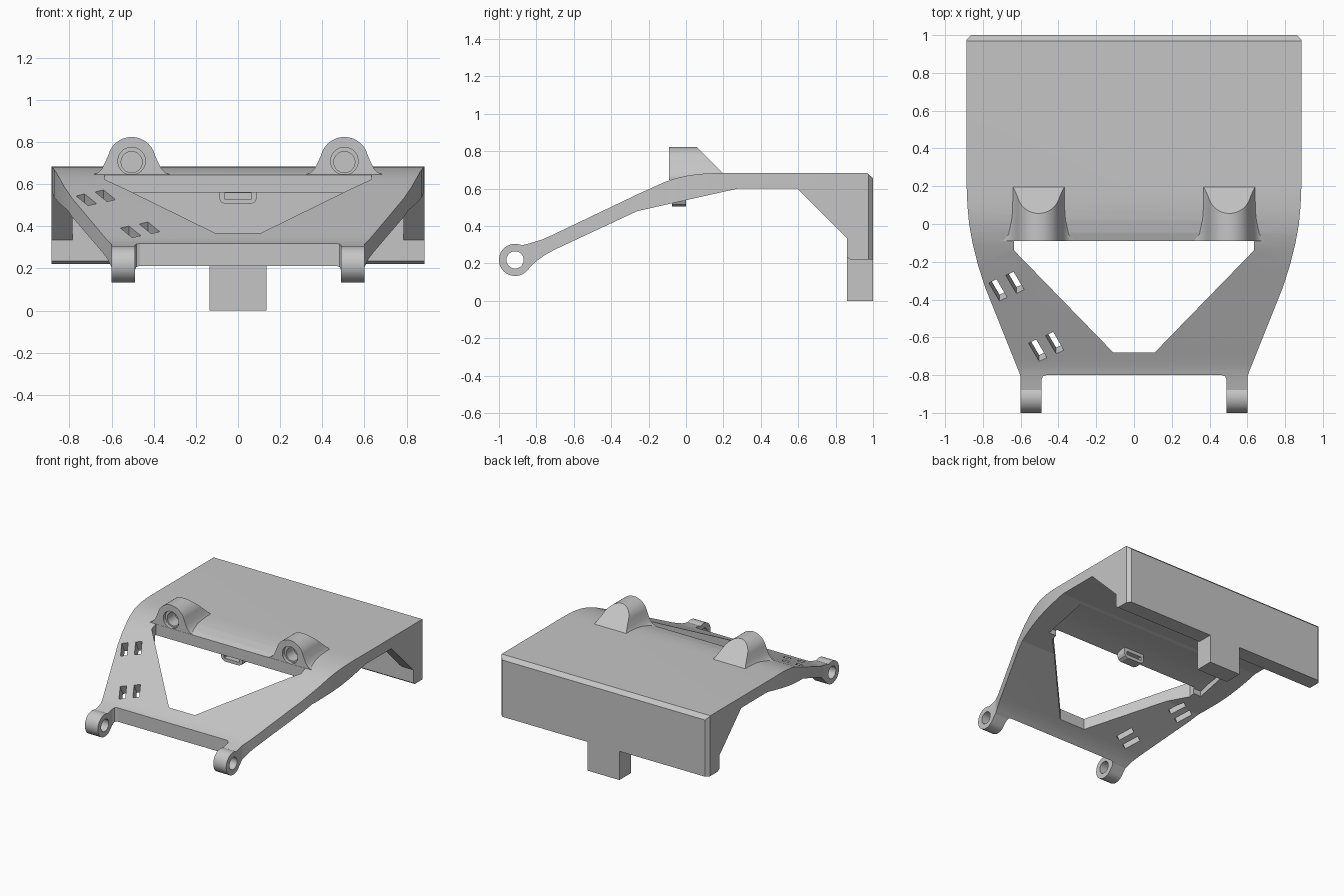
import bpy, bmesh, math
from mathutils import Matrix, Vector

if "Cube" in bpy.data.objects:
    bpy.data.objects.remove(bpy.data.objects["Cube"])

grey = bpy.data.materials.new("plain_grey")
grey.use_nodes = True
colour = (0.56, 0.56, 0.56, 1)
grey.diffuse_color = colour
grey.node_tree.nodes["Principled BSDF"].inputs["Base Color"].default_value = colour


def prism(name, points, axis, lo, hi):
    """Extrude a 2D profile along an axis: x takes (y,z), y takes (x,z), z takes (x,y)."""
    def place(p, t):
        return {"x": (t, p[0], p[1]), "y": (p[0], t, p[1]), "z": (p[0], p[1], t)}[axis]
    bm = bmesh.new()
    face = bm.faces.new([bm.verts.new(place(p, lo)) for p in points])
    new = bmesh.ops.extrude_face_region(bm, geom=[face])["geom"]
    step = Vector(place((0, 0), hi - lo))
    bmesh.ops.translate(bm, vec=step, verts=[v for v in new if isinstance(v, bmesh.types.BMVert)])
    bmesh.ops.recalc_face_normals(bm, faces=bm.faces)
    mesh = bpy.data.meshes.new(name)
    bm.to_mesh(mesh)
    bm.free()
    mesh.materials.append(grey)
    obj = bpy.data.objects.new(name, mesh)
    bpy.context.collection.objects.link(obj)
    return obj


def box(name, x, y, z):
    return prism(name, [(x[0], y[0]), (x[1], y[0]), (x[1], y[1]), (x[0], y[1])], "z", *z)


def arc(cx, cy, r, start, end, n):
    return [(cx + r * math.cos(math.radians(start + (end - start) * i / n)),
             cy + r * math.sin(math.radians(start + (end - start) * i / n))) for i in range(n + 1)]


def circle(cx, cy, r):
    return arc(cx, cy, r, 0, 352.5, 47)


def combine(obj, cutter, operation="DIFFERENCE"):
    cutter.hide_render = True
    mod = obj.modifiers.new("cut", "BOOLEAN")
    mod.object, mod.operation, mod.solver = cutter, operation, "EXACT"
    bpy.context.view_layer.objects.active = obj
    bpy.ops.object.modifier_apply(modifier=mod.name)
    bpy.data.objects.remove(cutter)


def cut_socket(obj, cx):
    combine(obj, prism("socket_cutter", circle(cx, 0.71, 0.065), "y", -0.2, -0.065))
    combine(obj, prism("socket_core_cutter", circle(cx, 0.705, 0.05), "y", -0.2, 0.03))


def smooth(obj, angle):
    bpy.ops.object.select_all(action="DESELECT")
    obj.select_set(True)
    bpy.context.view_layer.objects.active = obj
    bpy.ops.object.shade_smooth_by_angle(angle=math.radians(angle))


# Body: side profile with hinge eyes in front and a back wall, trimmed to the plan outline
side = arc(-0.914, 0.219, 0.086, 320, 65, 32)
side += [(-0.85, 0.304), (-0.81, 0.315), (-0.77, 0.328), (-0.73, 0.345), (-0.69, 0.364),
         (-0.25, 0.574), (-0.115, 0.635), (-0.05, 0.657), (0.02, 0.672), (0.08, 0.679),
         (0.15, 0.683), (0.97, 0.683), (1, 0.655), (1, 0.22), (0.88, 0.22), (0.86, 0.235),
         (0.86, 0.6), (0.275, 0.6), (-0.26, 0.48), (-0.7, 0.275), (-0.755, 0.245),
         (-0.81, 0.205)]
body = prism("body", side, "x", -1, 1)
half = [(0.465, -0.8), (0.483, -0.807), (0.49, -0.825), (0.49, -1.05), (0.6, -1.05),
        (0.6, -0.81), (0.61, -0.78), (0.79, -0.33), (0.825, -0.22), (0.855, -0.1), (0.873, 0),
        (0.882, 0.1), (0.886, 0.2), (0.886, 0.975), (0.86, 1.001)]
outline = half + [(-x, y) for x, y in reversed(half)]
combine(body, prism("outline_cutter", outline, "z", -0.2, 1), "INTERSECT")

# Large window, hollow under the rear plate, and hinge bores
window = [(-0.11, -0.68), (0.11, -0.68), (0.635, -0.14), (0.635, -0.09),
          (-0.635, -0.09), (-0.635, -0.14)]
combine(body, prism("window_cutter", window, "z", -0.2, 1))
hollow = [(-0.1, 0.557), (0.0, 0.583), (0.1, 0.597), (0.25, 0.5985), (0.25, 0.4), (-0.1, 0.4)]
combine(body, prism("hollow_cutter", hollow, "x", -0.7, 0.7))
combine(body, prism("bore_cutter", circle(-0.914, 0.219, 0.046), "x", -1, 1))

# Strap slots, cut square to the sloping plate
for x, y in [(-0.72, -0.33), (-0.63, -0.29), (-0.51, -0.65), (-0.42, -0.61)]:
    slot = box("slot_cutter", (-0.023, 0.023), (-0.06, 0.06), (-0.15, 0.15))
    z = 0.45 + (y + 0.4) * 0.47
    slot.data.transform(Matrix.Translation((x, y, z)) @ Matrix.Rotation(math.radians(25), 4, "X")
                        @ Matrix.Rotation(math.radians(28), 4, "Z"))
    combine(body, slot)

# Rounded bumps with sloped backs and stepped blind sockets
for label, s in (("left", 1), ("right", -1)):
    cx = 0.505 * s
    flare = [(0.185, 0.645), (0.16, 0.655), (0.14, 0.675), (0.125, 0.705)]
    bell = [(cx + x, z) for x, z in flare] + arc(cx, 0.71, 0.114, 15, 165, 25)
    bell += [(cx - x, z) for x, z in reversed(flare)]
    bump = prism(label + "_bump", bell, "y", -0.091, 0.25)
    slope = [(0.055, 0.825), (0.3, 0.58), (0.3, 0.9), (-0.02, 0.9), (0.02, 0.84)]
    combine(bump, prism("slope_cutter", slope, "x", -1, 1))
    cut_socket(bump, cx)
    cut_socket(body, cx)
    smooth(bump, 30)

    # Side gussets bracing the back wall
    gusset = [(0.59, 0.605), (0.86, 0.336), (0.865, 0.336), (0.865, 0.605)]
    prism(label + "_gusset", gusset, "x", *sorted((0.785 * s, 0.886 * s)))
smooth(body, 11)

# Tab below the back wall
box("tab", (-0.135, 0.135), (0.86, 1), (0, 0.24))

# Latch loop under the rear window edge
loop = [(-0.09, 0.59), (-0.09, 0.535), (-0.08, 0.515), (-0.06, 0.505),
        (0.06, 0.505), (0.08, 0.515), (0.09, 0.535), (0.09, 0.59)]
latch = prism("latch_loop", loop, "y", -0.075, 0.0)
hole = [(-0.065, 0.557), (-0.065, 0.53), (0.065, 0.53), (0.065, 0.557)]
combine(latch, prism("latch_cutter", hole, "y", -0.2, 0.2))
